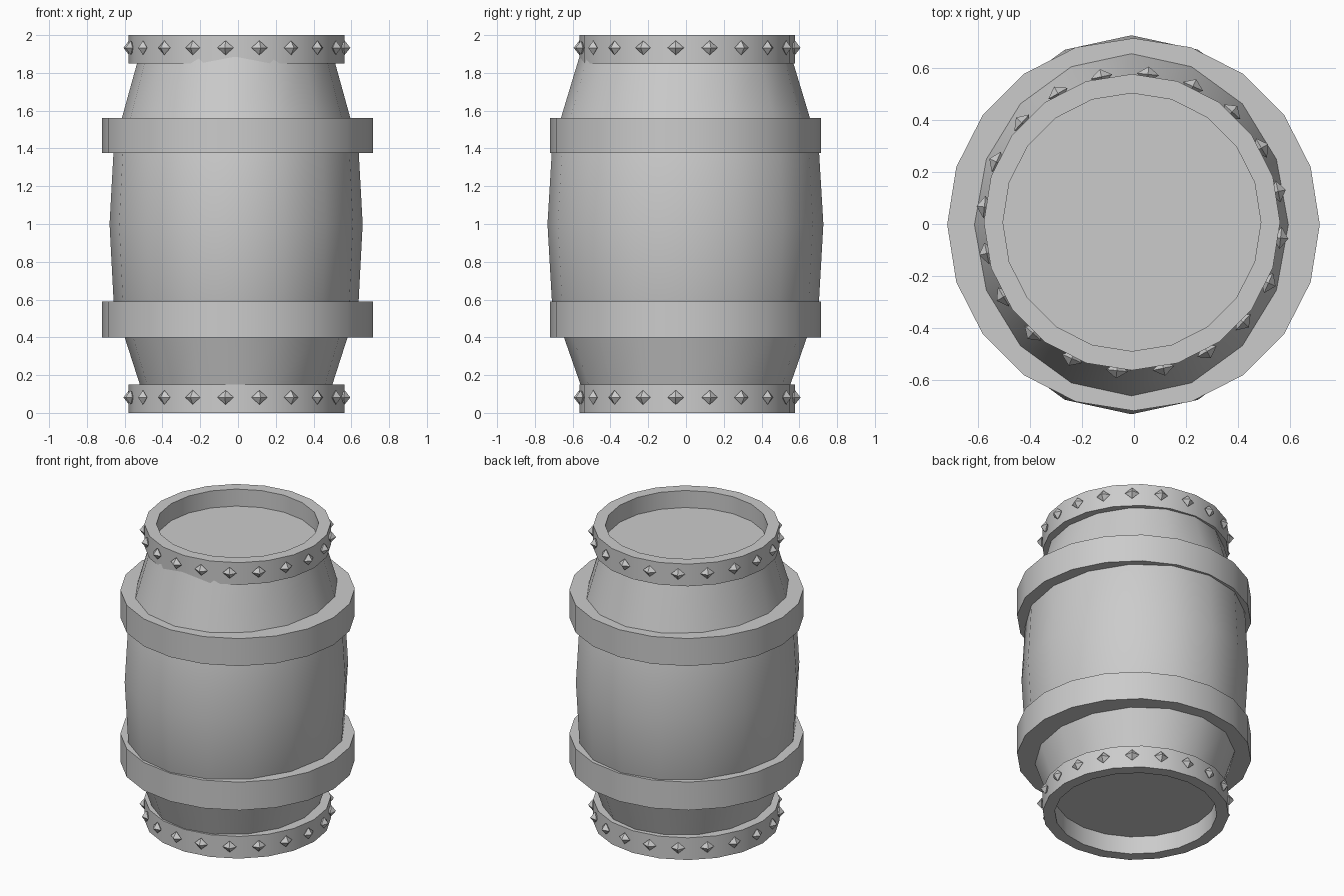
import bpy, bmesh
from math import cos, sin, pi, radians

if "Cube" in bpy.data.objects:
    bpy.data.objects.remove(bpy.data.objects["Cube"])

def make_object(name, bm, smooth=True):
    bmesh.ops.recalc_face_normals(bm, faces=bm.faces[:])
    me = bpy.data.meshes.new(name)
    bm.to_mesh(me)
    bm.free()
    ob = bpy.data.objects.new(name, me)
    bpy.context.collection.objects.link(ob)
    if smooth:
        bpy.ops.object.select_all(action='DESELECT')
        ob.select_set(True)
        bpy.context.view_layer.objects.active = ob
        bpy.ops.object.shade_smooth_by_angle(angle=radians(30))
    return ob

def lathe(name, profile, sides, centre, y_scale=1.0, closed=False):
    """Spin (radius, z) points; closed profiles make rings, open ones get caps."""
    bm = bmesh.new()
    loops = []
    for r, z in profile:
        loops.append([bm.verts.new((centre[0] + r * cos(2 * pi * i / sides),
                                    centre[1] + r * y_scale * sin(2 * pi * i / sides), z))
                      for i in range(sides)])
    pairs = list(zip(loops, loops[1:]))
    if closed:
        pairs.append((loops[-1], loops[0]))
    else:
        bm.faces.new(loops[0])
        bm.faces.new(loops[-1])
    for a, b in pairs:
        for i in range(sides):
            j = (i + 1) % sides
            bm.faces.new((a[i], a[j], b[j], b[i]))
    return make_object(name, bm)

def ring(name, inner, outer, z0, z1, centre):
    return lathe(name, [(inner, z0), (outer, z0), (outer, z1), (inner, z1)],
                 20, centre, closed=True)

def studs(name, z, centre, radius=0.574, count=20):
    """Circle of small octahedral studs."""
    bm = bmesh.new()
    for k in range(count):
        a = radians(-6) + 2 * pi * k / count
        c, s = cos(a), sin(a)
        def point(rad, tan, up):
            r = radius + rad
            return bm.verts.new((centre[0] + r * c - tan * s,
                                 centre[1] + r * s + tan * c, z + up))
        tips = [point(0.03, 0, 0), point(-0.03, 0, 0)]
        belt = [point(0, 0.043, 0), point(0, 0, 0.038),
                point(0, -0.043, 0), point(0, 0, -0.038)]
        for tip in tips:
            for i in range(4):
                bm.faces.new((tip, belt[i], belt[(i + 1) % 4]))
    return make_object(name, bm, smooth=False)

# Bulging body, slightly wider front to back, with recessed ends
lathe("barrel_body",
      [(0.50, 0.12), (0.59, 0.40), (0.648, 0.58), (0.67, 1.0),
       (0.648, 1.40), (0.605, 1.56), (0.515, 1.885)],
      16, (-0.01, -0.003), y_scale=1.09)

# Wide hoops
for name, z0, z1 in (("lower_hoop", 0.40, 0.59), ("upper_hoop", 1.375, 1.56)):
    ring(name, 0.57, 0.718, z0, z1, (-0.002, -0.002))

# End rims and their studs
rim_centre = (-0.008, 0.007)
for name, z0, z1, zs in (("bottom", 0.0, 0.15, 0.082), ("top", 1.85, 2.0, 1.933)):
    ring(name + "_rim", 0.497, 0.571, z0, z1, rim_centre)
    studs(name + "_studs", zs, (-0.006, 0.006))
